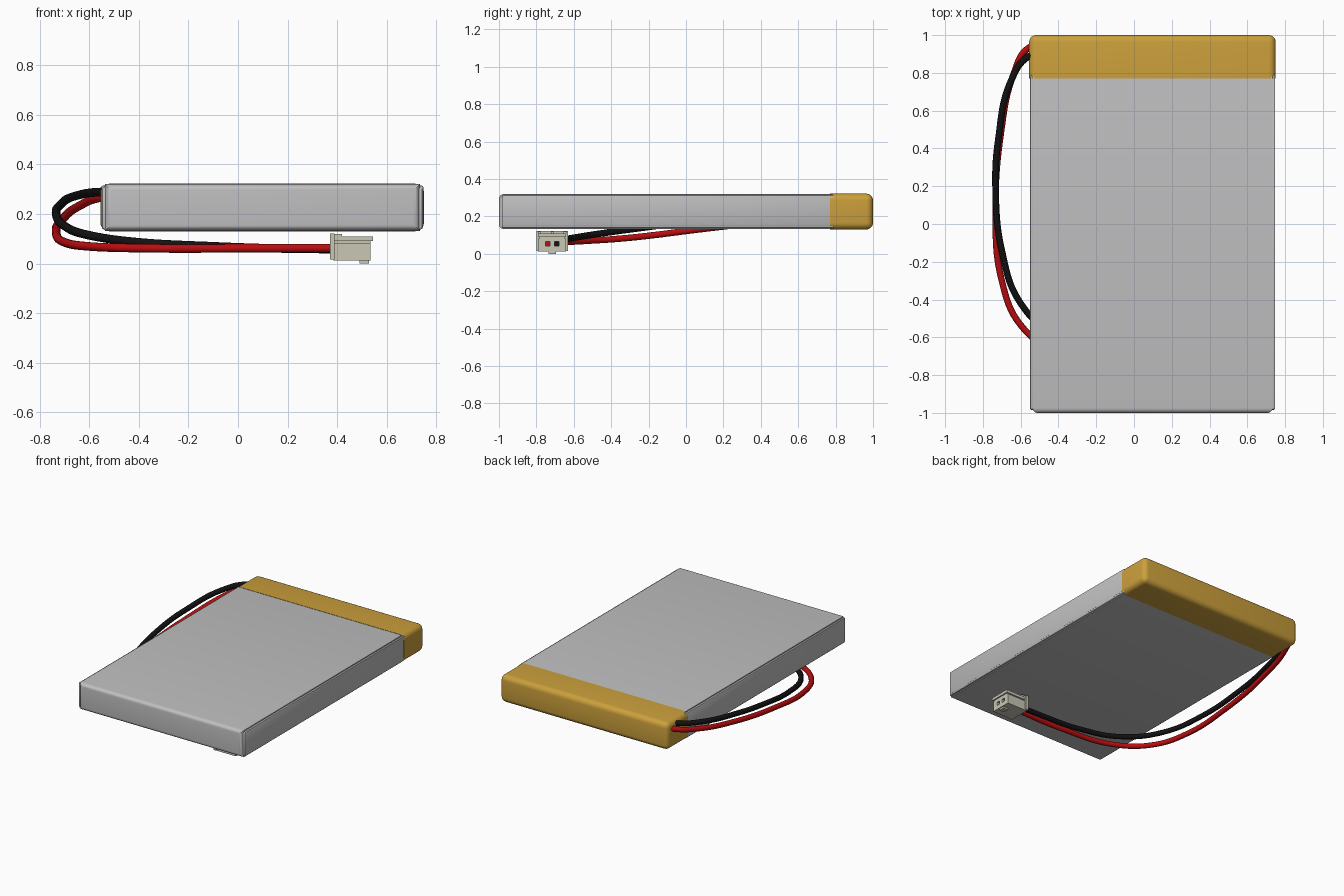
import bpy, bmesh, math

if "Cube" in bpy.data.objects:
    bpy.data.objects.remove(bpy.data.objects["Cube"])


def material(name, rgb):
    m = bpy.data.materials.new(name)
    m.diffuse_color = (*rgb, 1)
    m.use_nodes = True
    m.node_tree.nodes["Principled BSDF"].inputs["Base Color"].default_value = m.diffuse_color
    return m


GREY = material("silver pouch", (0.52, 0.52, 0.53))
GOLD = material("amber tape", (0.60, 0.35, 0.045))
RED = material("red insulation", (0.50, 0.004, 0.005))
BLACK = material("black insulation", (0.006, 0.006, 0.006))
IVORY = material("ivory plastic", (0.58, 0.57, 0.46))


def smooth(obj, angle=35):
    bpy.ops.object.select_all(action='DESELECT')
    bpy.context.view_layer.objects.active = obj
    obj.select_set(True)
    bpy.ops.object.shade_smooth_by_angle(angle=math.radians(angle))


def box(name, x, y, z, mat, bevel=0.0, keep=lambda e: True, segments=5):
    """Box from (min, max) ranges; edges passing the keep rule are rounded."""
    bm = bmesh.new()
    bmesh.ops.create_cube(bm, size=1)
    for v in bm.verts:
        v.co = [r[0] + (c + 0.5) * (r[1] - r[0]) for c, r in zip(v.co, (x, y, z))]
    if bevel:
        edges = [e for e in bm.edges if keep(e)]
        bmesh.ops.bevel(bm, geom=edges, offset=bevel, segments=segments,
                        profile=0.5, affect='EDGES')
    me = bpy.data.meshes.new(name)
    bm.to_mesh(me)
    bm.free()
    me.materials.append(mat)
    obj = bpy.data.objects.new(name, me)
    bpy.context.collection.objects.link(obj)
    if bevel:
        smooth(obj)
    return obj


def wire(name, points, mat, radius=0.0175):
    """Round cable through smooth control points, turned into a mesh."""
    cu = bpy.data.curves.new(name, 'CURVE')
    cu.dimensions = '3D'
    cu.bevel_depth = radius
    cu.bevel_resolution = 4
    cu.use_fill_caps = True
    cu.resolution_u = 12
    sp = cu.splines.new('BEZIER')
    sp.bezier_points.add(len(points) - 1)
    for bp, p in zip(sp.bezier_points, points):
        bp.co = p
        bp.handle_left_type = bp.handle_right_type = 'AUTO'
    cu.materials.append(mat)
    obj = bpy.data.objects.new(name, cu)
    bpy.context.collection.objects.link(obj)
    bpy.ops.object.select_all(action='DESELECT')
    bpy.context.view_layer.objects.active = obj
    obj.select_set(True)
    bpy.ops.object.convert(target='MESH')
    smooth(bpy.context.view_layer.objects.active, 50)


# Cell pouch, with folded side seams
box("cell_pouch", (-0.537, 0.733), (-1.0, 0.80), (0.132, 0.32), GREY, 0.026,
    lambda e: all(v.co.y < 0 for v in e.verts) or abs(e.verts[0].co.y - e.verts[1].co.y) < 0.01)
for side, x in (("left", (-0.551, -0.535)), ("right", (0.731, 0.747))):
    box(side + "_seam_fold", x, (-0.982, 0.79), (0.148, 0.314), GREY, 0.006, segments=2)
    box(side + "_seam_base", (min(x[0], x[1]) + (0.002 if side == "left" else -0.012),
                              x[1] + (0.012 if side == "left" else -0.002)),
        (-0.985, 0.79), (0.138, 0.308), GREY, 0.008, segments=2)

# Tape cap over the terminal end
box("tape_cap", (-0.555, 0.75), (0.77, 1.0), (0.13, 0.322), GOLD, 0.036,
    lambda e: any(v.co.y > 0.9 for v in e.verts))

# Leads looping out of the cap and under the cell to the plug
wire("red_lead", [(-0.48, 0.945, 0.275), (-0.56, 0.93, 0.265), (-0.635, 0.80, 0.235),
                  (-0.705, 0.48, 0.182), (-0.733, 0.05, 0.128), (-0.70, -0.30, 0.086),
                  (-0.60, -0.535, 0.069), (-0.40, -0.68, 0.062), (0.0, -0.74, 0.061),
                  (0.40, -0.74, 0.062)], RED)
wire("black_lead", [(-0.48, 0.90, 0.287), (-0.56, 0.885, 0.288), (-0.65, 0.76, 0.274),
                    (-0.718, 0.45, 0.235), (-0.733, 0.20, 0.203), (-0.70, -0.14, 0.152),
                    (-0.60, -0.42, 0.114), (-0.40, -0.60, 0.086), (-0.1, -0.68, 0.070),
                    (0.2, -0.69, 0.060), (0.40, -0.69, 0.058)], BLACK)

# Plug housing: rear flange, body, top lip, key
box("plug_flange", (0.37, 0.389), (-0.80, -0.632), (0.016, 0.122), IVORY)
housing = box("plug_housing", (0.385, 0.535), (-0.79, -0.642), (0.012, 0.082), IVORY)
box("plug_upper_body", (0.385, 0.535), (-0.782, -0.65), (0.078, 0.096), IVORY)
box("plug_top_lip", (0.385, 0.545), (-0.79, -0.642), (0.09, 0.11), IVORY)
box("plug_key", (0.49, 0.528), (-0.735, -0.695), (0.0, 0.014), IVORY)
for i, y in enumerate((-0.785, -0.716, -0.647)):
    box("plug_rib_%d" % i, (0.389, 0.42), (y - 0.007, y + 0.007), (0.108, 0.119), IVORY)

# Contact sockets cut into the plug face, coloured ends of the leads inside
for name, y, mat in (("red", -0.74, RED), ("black", -0.69, BLACK)):
    cutter = box(name + "_socket_cutter", (0.50, 0.56), (y - 0.012, y + 0.012),
                 (0.042, 0.066), IVORY)
    cutter.hide_render = True
    cutter.hide_set(True)
    cut = housing.modifiers.new(name + " socket", 'BOOLEAN')
    cut.operation = 'DIFFERENCE'
    cut.object = cutter
    cut.solver = 'EXACT'
    box(name + "_contact", (0.499, 0.505), (y - 0.012, y + 0.012), (0.042, 0.066), mat)
